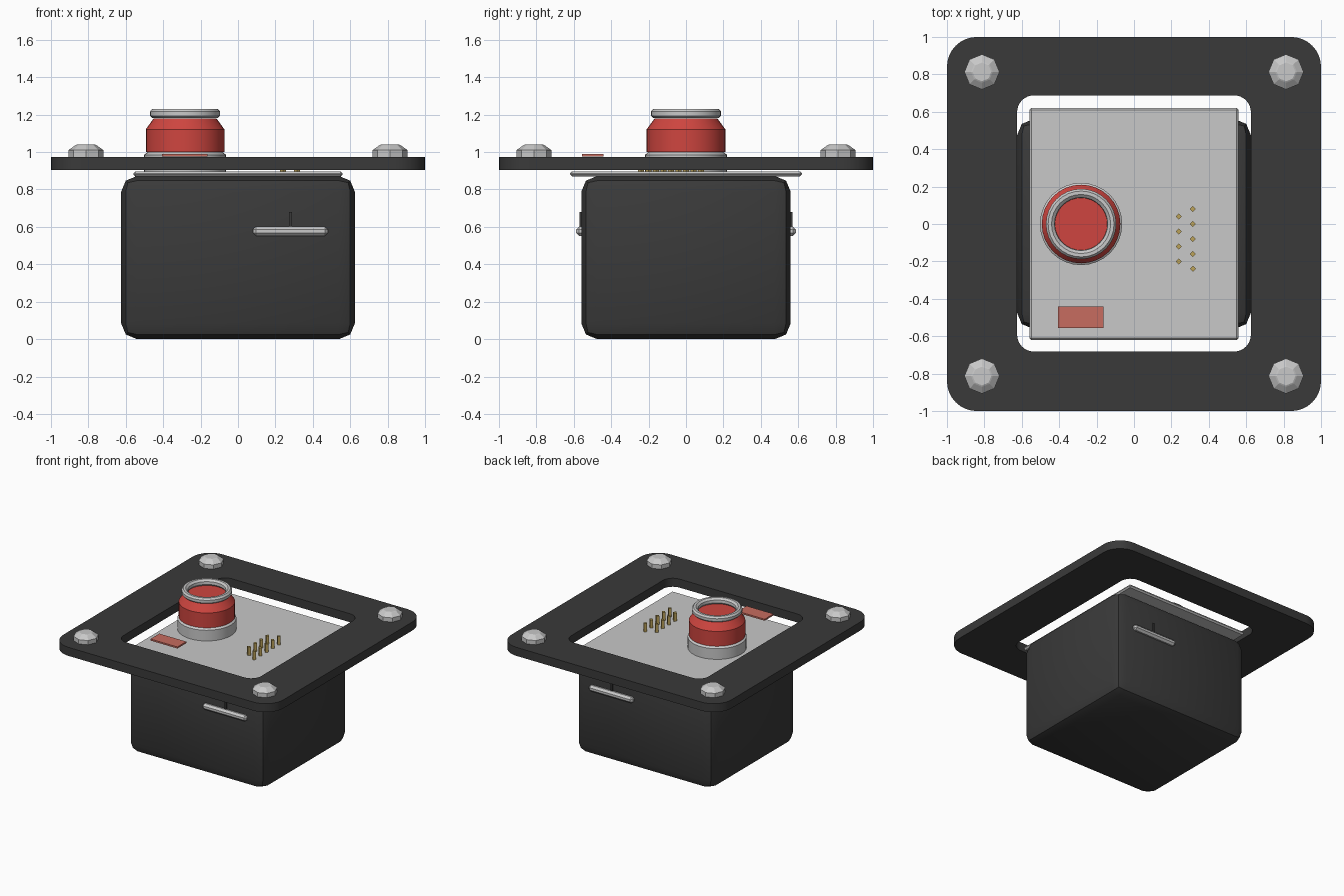
import bpy
import bmesh
from math import cos, sin, pi, radians
from mathutils import Matrix

cube = bpy.data.objects.get("Cube")
if cube:
    bpy.data.objects.remove(cube, do_unlink=True)


def material(name, r, g, b):
    m = bpy.data.materials.new(name)
    m.use_nodes = True
    m.diffuse_color = (r, g, b, 1)
    m.node_tree.nodes["Principled BSDF"].inputs["Base Color"].default_value = (r, g, b, 1)
    return m


BLACK = material("black_plastic", 0.042, 0.042, 0.042)
SILVER = material("silver", 0.58, 0.58, 0.58)
RED = material("button_red", 0.62, 0.06, 0.05)
LABEL = material("label_red", 0.57, 0.15, 0.115)
GOLD = material("gold", 0.5, 0.36, 0.1)


def finish(bm, name, mat, smooth=True):
    bmesh.ops.recalc_face_normals(bm, faces=bm.faces)
    mesh = bpy.data.meshes.new(name)
    bm.to_mesh(mesh)
    bm.free()
    mesh.materials.append(mat)
    ob = bpy.data.objects.new(name, mesh)
    bpy.context.collection.objects.link(ob)
    if smooth:
        bpy.ops.object.select_all(action='DESELECT')
        ob.select_set(True)
        bpy.context.view_layer.objects.active = ob
        bpy.ops.object.shade_smooth_by_angle(angle=radians(30))
    return ob


def box(name, mat, lo, hi, bevel=0.0, segments=1):
    bm = bmesh.new()
    size = [b - a for a, b in zip(lo, hi)]
    mid = [(a + b) / 2 for a, b in zip(lo, hi)]
    bmesh.ops.create_cube(bm, size=1, matrix=Matrix.Translation(mid) @ Matrix.Diagonal((*size, 1)))
    if bevel:
        bmesh.ops.bevel(bm, geom=bm.edges[:], offset=bevel, segments=segments,
                        profile=0.5, affect='EDGES', clamp_overlap=True)
    return finish(bm, name, mat, segments > 1)


def lathe(name, mat, profile, x, y, sides=32, closed=False, smooth=True, turn=0.0):
    """Revolve (radius, height) points; open profiles get flat end caps."""
    bm = bmesh.new()
    rings = []
    for r, z in profile:
        angles = [turn + 2 * pi * i / sides for i in range(sides)]
        rings.append([bm.verts.new((x + r * cos(a), y + r * sin(a), z)) for a in angles])
    pairs = list(zip(rings, rings[1:]))
    if closed:
        pairs.append((rings[-1], rings[0]))
    else:
        bm.faces.new(rings[0])
        bm.faces.new(rings[-1])
    for a, b in pairs:
        for i in range(sides):
            j = (i + 1) % sides
            bm.faces.new((a[i], a[j], b[j], b[i]))
    return finish(bm, name, mat, smooth)


def rounded_rect(hx, hy, radius, cy=0.0, steps=8):
    points = []
    for k, (sx, sy) in enumerate([(1, 1), (-1, 1), (-1, -1), (1, -1)]):
        for i in range(steps + 1):
            a = (k + i / steps) * pi / 2
            points.append((sx * (hx - radius) + radius * cos(a),
                           cy + sy * (hy - radius) + radius * sin(a)))
    return points


# Square top frame with a rounded opening
bm = bmesh.new()
outer = rounded_rect(1.0, 1.0, 0.16)
inner = rounded_rect(0.625, 0.685, 0.09, 0.003)
loops = [[bm.verts.new((px, py, z)) for px, py in outline]
         for outline, z in [(outer, 0.905), (outer, 0.975), (inner, 0.975), (inner, 0.905)]]
for a, b in zip(loops, loops[1:] + loops[:1]):
    for i in range(len(a)):
        j = (i + 1) % len(a)
        bm.faces.new((a[i], a[j], b[j], b[i]))
finish(bm, "top_frame", BLACK)

# Housing and the metal panel on it
box("housing", BLACK, (-0.625, -0.56, 0), (0.625, 0.56, 0.872), 0.085, 2)
box("panel", SILVER, (-0.56, -0.62, 0.87), (0.56, 0.62, 0.897), 0.011)

# Corner bolts
for sx, sy, where in [(-1, -1, "front_right"), (1, -1, "front_left"),
                      (-1, 1, "back_right"), (1, 1, "back_left")]:
    lathe("bolt_" + where, SILVER,
          [(0.094, 0.97), (0.094, 1.01), (0.058, 1.036), (0.05, 1.04)],
          sx * 0.813, sy * 0.813, sides=8, smooth=False)

# Push button: collar, body and top ring
BX = -0.283
lathe("button_collar", SILVER, [(0.22, 0.89), (0.22, 0.985), (0.2, 1.0)], BX, 0)
lathe("button_body", RED, [(0.21, 1.0), (0.21, 1.122), (0.168, 1.18)], BX, 0)
lathe("button_ring", SILVER,
      [(0.15, 1.181), (0.176, 1.183), (0.188, 1.194), (0.188, 1.216),
       (0.176, 1.23), (0.158, 1.23), (0.142, 1.216), (0.14, 1.194)], BX, 0, closed=True)

# Label plate
box("label", LABEL, (-0.407, -0.555, 0.977), (-0.162, -0.44, 0.99))

# Two staggered rows of contact pins
for row, (x, start, count) in enumerate([(0.24, 0.04, 4), (0.315, 0.08, 5)]):
    for i in range(count):
        lathe(f"pin_{row + 1}_{i + 1}", GOLD, [(0.016, 0.89), (0.016, 0.965)],
              x, start - 0.08 * i, sides=4, smooth=False)

# Side latches on the front and back
for s, where in [(-1, "front"), (1, "back")]:
    ys = sorted((s * 0.54, s * 0.588))
    box("latch_bar_" + where, SILVER, (0.08, ys[0], 0.552), (0.48, ys[1], 0.602), 0.016)
    ys = sorted((s * 0.54, s * 0.569))
    box("latch_stem_" + where, BLACK, (0.272, ys[0], 0.58), (0.29, ys[1], 0.68))
